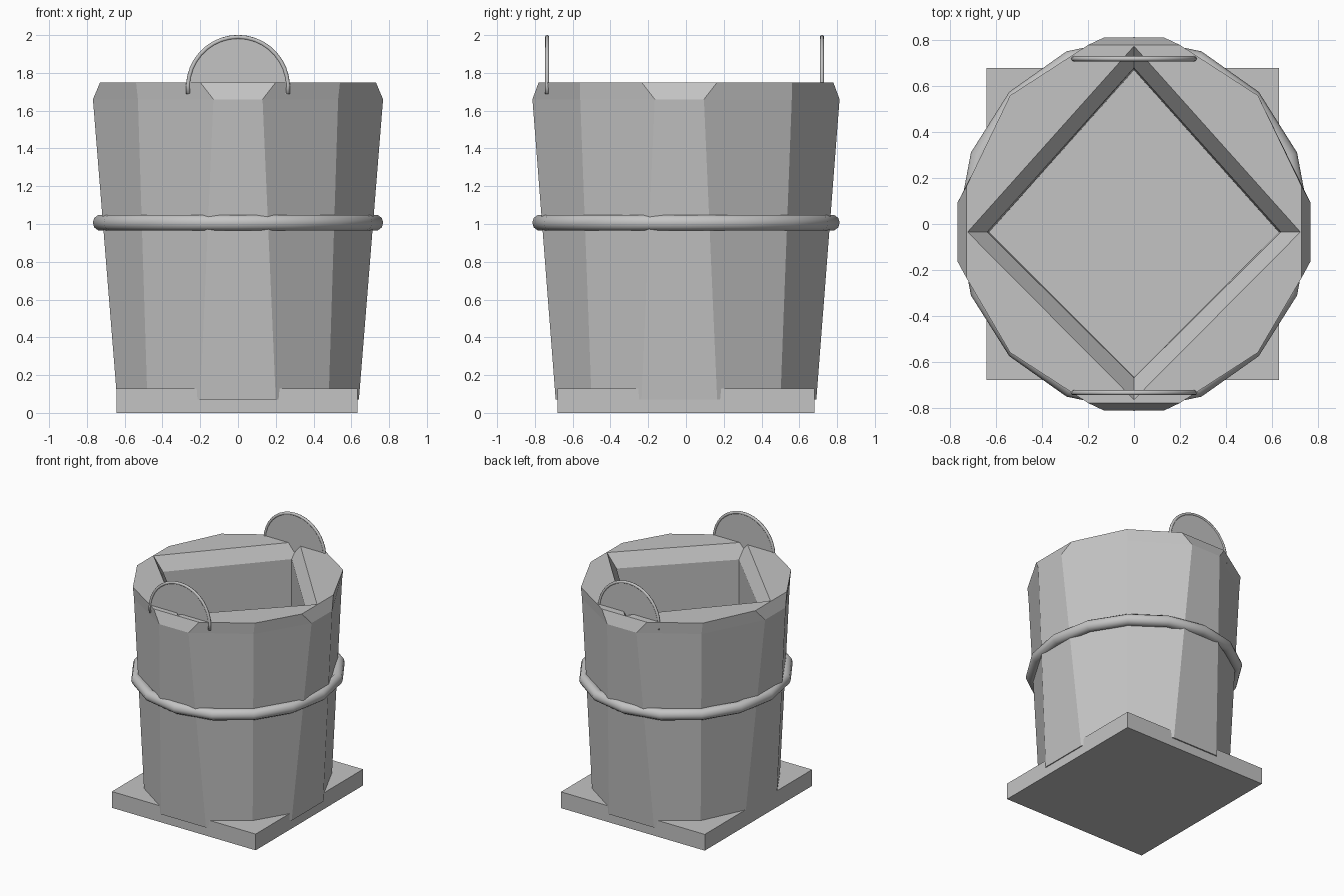
import bpy, bmesh, math

cube = bpy.data.objects.get("Cube")
if cube:
    bpy.data.objects.remove(cube, do_unlink=True)

# One plain grey for everything
grey = bpy.data.materials.new("plain_grey")
grey.use_nodes = True
colour = (0.55, 0.55, 0.55, 1)
grey.diffuse_color = colour
grey.node_tree.nodes["Principled BSDF"].inputs["Base Color"].default_value = colour


def finish(bm, name, smooth=False):
    bmesh.ops.recalc_face_normals(bm, faces=bm.faces)
    mesh = bpy.data.meshes.new(name)
    bm.to_mesh(mesh)
    bm.free()
    mesh.materials.append(grey)
    for p in mesh.polygons:
        p.use_smooth = smooth
    obj = bpy.data.objects.new(name, mesh)
    bpy.context.collection.objects.link(obj)
    return obj


def ring(bm, points, z):
    return [bm.verts.new((x, y, z)) for x, y in points]


def bridge(bm, a, b):
    n = len(a)
    for i in range(n):
        j = (i + 1) % n
        bm.faces.new((a[i], a[j], b[j], b[i]))


def twelve_sides(X, Y, w, cx, cy, shift=-0.035):
    """Outline with a flat of half width w on each side and one corner between."""
    lo, hi = shift - w, shift + w
    return [(-w, -Y), (w, -Y), (cx, -cy), (X, lo), (X, hi), (cx, cy),
            (w, Y), (-w, Y), (-cx, cy), (-X, hi), (-X, lo), (-cx, -cy)]


def diamond(x, front, back):
    return [(0, -front), (x, -0.035), (0, back), (-x, -0.035)]


# Tapered bucket with a chamfered rim and a diamond-shaped well
bm = bmesh.new()
foot = ring(bm, twelve_sides(0.64, 0.69, 0.2, 0.48, 0.5), 0.07)
shoulder = ring(bm, twelve_sides(0.768, 0.813, 0.13, 0.53, 0.56), 1.66)
rim = ring(bm, twelve_sides(0.73, 0.78, 0.2, 0.54, 0.56), 1.75)
lip = ring(bm, diamond(0.725, 0.765, 0.775), 1.75)
throat = ring(bm, diamond(0.64, 0.67, 0.68), 1.645)
well = ring(bm, diamond(0.63, 0.665, 0.67), 0.14)
for a, b in ((foot, shoulder), (shoulder, rim), (lip, throat), (throat, well)):
    bridge(bm, a, b)
bm.faces.new(foot)
bm.faces.new(well)
for k in range(4):
    i = 3 * k
    bm.faces.new((rim[i], rim[i + 1], lip[k]))
    bm.faces.new((rim[i + 1], rim[i + 2], rim[(i + 3) % 12], lip[(k + 1) % 4], lip[k]))
finish(bm, "bucket_body")

# Square base plate
bm = bmesh.new()
bmesh.ops.create_cube(bm, size=1)
bmesh.ops.scale(bm, vec=(1.275, 1.36, 0.13), verts=bm.verts)
bmesh.ops.translate(bm, vec=(-0.005, 0, 0.065), verts=bm.verts)
finish(bm, "base_plate")


def tube(bm, rx, ry, thick, start, sweep, steps, place, sides=10):
    """Sweep a round section along an arc."""
    closed = sweep >= 2 * math.pi
    rows = []
    for i in range(steps if closed else steps + 1):
        t = start + sweep * i / steps
        row = []
        for k in range(sides):
            s = 2 * math.pi * k / sides
            d = thick * math.cos(s)
            row.append(bm.verts.new(place((rx + d) * math.cos(t), (ry + d) * math.sin(t),
                                          thick * math.sin(s))))
        rows.append(row)
    for a, b in zip(rows, rows[1:]):
        bridge(bm, a, b)
    if closed:
        bridge(bm, rows[-1], rows[0])
    else:
        bm.faces.new(rows[0])
        bm.faces.new(rows[-1])


# Hoop around the middle
bm = bmesh.new()
tube(bm, 0.725, 0.77, 0.044, 0, 2 * math.pi, 16, lambda a, b, c: (a, b, 1.007 + c))
finish(bm, "middle_hoop", True)

# Half-round handles: thin disc with a rounded edge
for name, y in (("front_handle", -0.735), ("back_handle", 0.72)):
    bm = bmesh.new()
    low = math.radians(7)
    tube(bm, 0.265, 0.268, 0.011, -low, math.pi + 2 * low, 20,
         lambda a, b, c: (a, y + c, 1.722 + b), 8)
    finish(bm, name + "_edge", True)
    bm = bmesh.new()
    arc = [-low + (math.pi + 2 * low) * i / 20 for i in range(21)]
    sheets = [[bm.verts.new((0.265 * math.cos(t), y + s, 1.722 + 0.268 * math.sin(t)))
               for t in arc] for s in (-0.005, 0.005)]
    bridge(bm, *sheets)
    for sheet in sheets:
        bm.faces.new(sheet)
    finish(bm, name + "_disc")
